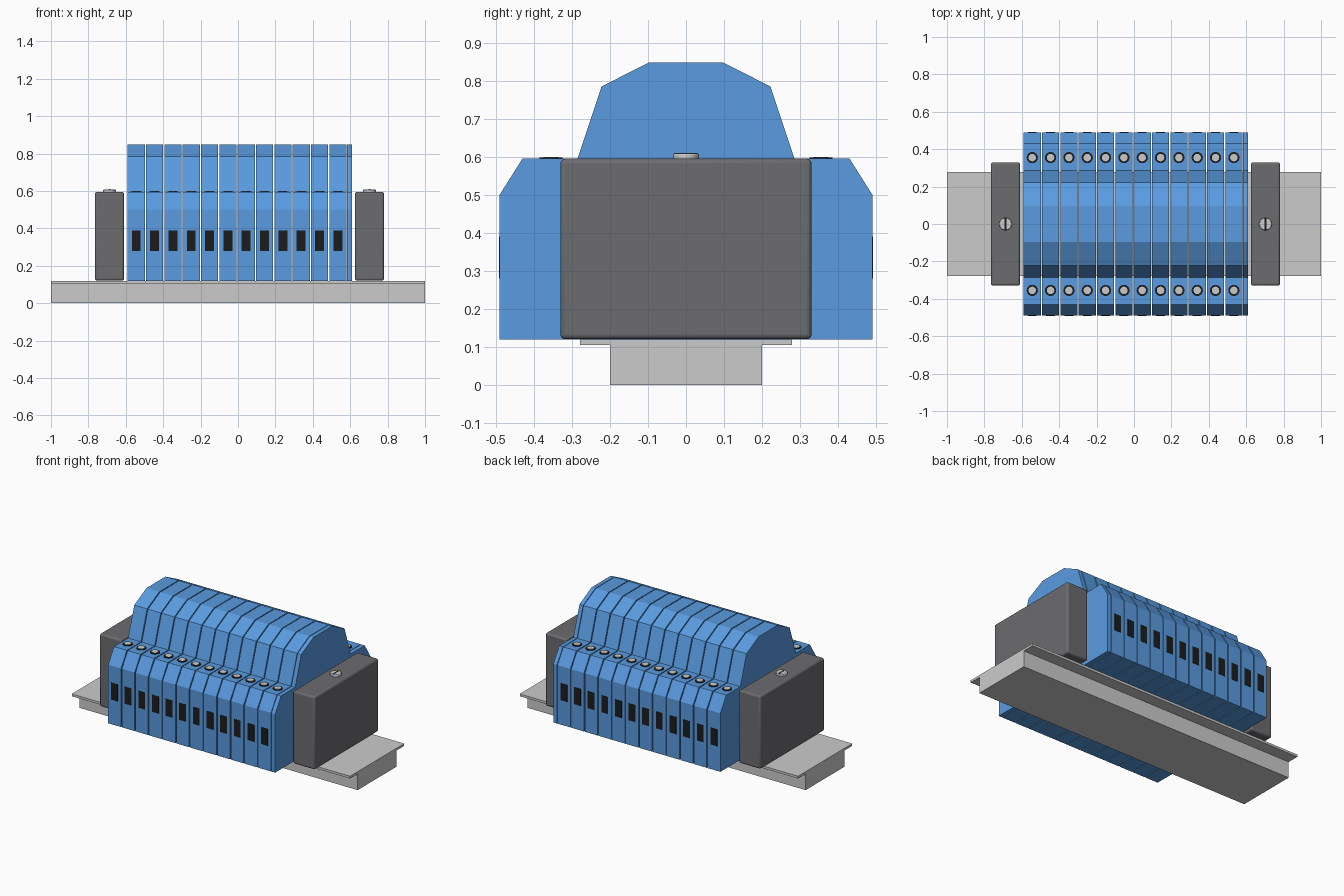
import bpy, bmesh, math

if "Cube" in bpy.data.objects:
    bpy.data.objects.remove(bpy.data.objects["Cube"])

def material(name, rgb):
    m = bpy.data.materials.new(name)
    m.diffuse_color = (*rgb, 1)
    m.use_nodes = True
    m.node_tree.nodes["Principled BSDF"].inputs["Base Color"].default_value = m.diffuse_color
    return m

BLUE = material("blue_plastic", (0.10, 0.33, 0.75))
DARK = material("dark_grey", (0.15, 0.15, 0.16))
BLACK = material("black", (0.012, 0.012, 0.012))

def finish(name, bm, mat=None, bevel=0.0, segments=2, smooth=False):
    bmesh.ops.recalc_face_normals(bm, faces=bm.faces[:])
    me = bpy.data.meshes.new(name)
    bm.to_mesh(me)
    bm.free()
    ob = bpy.data.objects.new(name, me)
    bpy.context.collection.objects.link(ob)
    if mat:
        me.materials.append(mat)
    if bevel:
        mod = ob.modifiers.new("edge_rounding", 'BEVEL')
        mod.width, mod.segments = bevel, segments
        mod.limit_method, mod.angle_limit = 'ANGLE', math.radians(40)
    if smooth:
        bpy.ops.object.select_all(action='DESELECT')
        ob.select_set(True)
        bpy.context.view_layer.objects.active = ob
        bpy.ops.object.shade_smooth_by_angle(angle=math.radians(35))
    return ob

def extrude_x(name, half, x0, x1, mat=None):
    """Mirror a half profile of (y, z) points and extrude it along x."""
    pts = half + [(-y, z) for y, z in reversed(half)]
    bm = bmesh.new()
    face = bm.faces.new([bm.verts.new((x0, y, z)) for y, z in pts])
    new = bmesh.ops.extrude_face_region(bm, geom=[face])["geom"]
    bmesh.ops.translate(bm, vec=(x1 - x0, 0, 0),
                        verts=[v for v in new if isinstance(v, bmesh.types.BMVert)])
    return finish(name, bm, mat)

def box(name, centre, size, mat=None, bevel=0.0):
    bm = bmesh.new()
    bmesh.ops.create_cube(bm, size=1)
    bmesh.ops.scale(bm, vec=size, verts=bm.verts)
    bmesh.ops.translate(bm, vec=centre, verts=bm.verts)
    return finish(name, bm, mat, bevel, 3, bevel > 0)

def disc(name, x, y, z0, z1, r, mat=None, bevel=0.0):
    bm = bmesh.new()
    bmesh.ops.create_cone(bm, cap_ends=True, segments=24, radius1=r, radius2=r, depth=z1 - z0)
    bmesh.ops.translate(bm, vec=(x, y, (z0 + z1) / 2), verts=bm.verts)
    return finish(name, bm, mat, bevel, 2, True)

# Mounting rail
extrude_x("mounting_rail", [(-0.2, 0), (-0.2, 0.105), (-0.278, 0.105), (-0.278, 0.12)], -1, 1)

# Terminal blocks with wire openings and clamping screws on both sides
BODY = [(-0.49, 0.12), (-0.49, 0.5), (-0.43, 0.595), (-0.285, 0.595),
        (-0.222, 0.785), (-0.097, 0.848)]
PITCH, WIDTH = 0.098, 0.092
for i in range(12):
    x = -0.544 + i * PITCH
    extrude_x(f"terminal_block_{i + 1}", BODY, x - WIDTH / 2, x + WIDTH / 2, BLUE)
    for side, s in (("front", -1), ("back", 1)):
        box(f"wire_opening_{side}_{i + 1}", (x, s * 0.487, 0.335), (0.048, 0.01, 0.11), BLACK)
        disc(f"screw_well_{side}_{i + 1}", x, s * 0.355, 0.58, 0.598, 0.03, BLACK)
        disc(f"clamp_screw_{side}_{i + 1}", x, s * 0.355, 0.585, 0.6, 0.02)

# Closing plate on the right end of the row
extrude_x("end_plate", BODY, 0.584, 0.61, BLUE)

# End stops with slotted screws
for side, x in (("left", -0.687), ("right", 0.703)):
    box(f"end_stop_{side}", (x, 0, 0.358), (0.156, 0.66, 0.474), DARK, 0.012)
    disc(f"end_stop_screw_{side}", x, 0, 0.58, 0.609, 0.034, None, 0.004)
    box(f"screw_slot_{side}", (x, 0, 0.605), (0.009, 0.062, 0.0095), BLACK)
